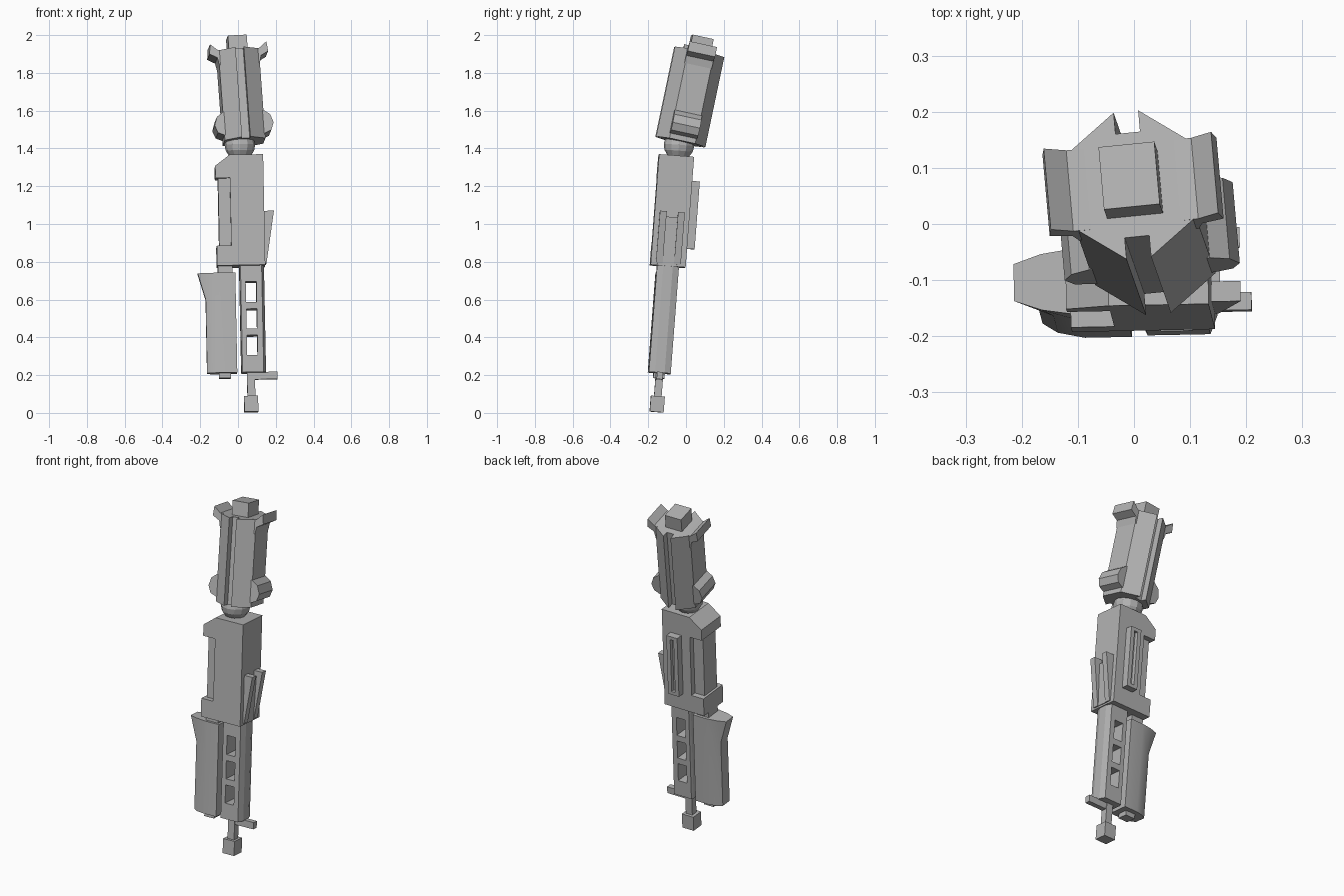
import bpy, bmesh, math
from mathutils import Vector, Matrix

cube = bpy.data.objects.get("Cube")
if cube:
    bpy.data.objects.remove(cube, do_unlink=True)

grey = bpy.data.materials.new("plain grey")
grey.use_nodes = True
COL = (0.45, 0.45, 0.45, 1)
grey.diffuse_color = COL
grey.node_tree.nodes["Principled BSDF"].inputs["Base Color"].default_value = COL


def frame(origin, up, back):
    """Tilted coordinate frame: z along up, y close to back."""
    k = Vector(up).normalized()
    i = Vector(back).cross(k).normalized()
    j = k.cross(i)
    m = Matrix((i, j, k)).transposed().to_4x4()
    m.translation = origin
    return m


def loft(name, rings, m, smooth=False):
    """Skin matching rings of points and cap both ends."""
    bm = bmesh.new()
    loops = [[bm.verts.new(p) for p in r] for r in rings]
    n = len(loops[0])
    for a, b in zip(loops, loops[1:]):
        for i in range(n):
            bm.faces.new((a[i], a[(i + 1) % n], b[(i + 1) % n], b[i]))
    bm.faces.new(loops[0])
    bm.faces.new(loops[-1])
    return finish(name, bm, m, smooth)


def finish(name, bm, m, smooth=False):
    bmesh.ops.recalc_face_normals(bm, faces=bm.faces)
    me = bpy.data.meshes.new(name)
    bm.to_mesh(me)
    bm.free()
    me.materials.append(grey)
    ob = bpy.data.objects.new(name, me)
    bpy.context.collection.objects.link(ob)
    ob.matrix_world = m
    if smooth:
        bpy.ops.object.select_all(action='DESELECT')
        ob.select_set(True)
        bpy.context.view_layer.objects.active = ob
        bpy.ops.object.shade_smooth_by_angle(angle=math.radians(38))
    return ob


def plan(name, pts, z0, z1, m):
    """Extrude an xy outline along z."""
    return loft(name, [[(x, y, z) for x, y in pts] for z in (z0, z1)], m)


def side(name, pts, y0, y1, m):
    """Extrude an xz outline along y."""
    return loft(name, [[(x, y, z) for x, z in pts] for y in (y0, y1)], m)


def box(name, x0, x1, y0, y1, z0, z1, m):
    return plan(name, [(x0, y0), (x1, y0), (x1, y1), (x0, y1)], z0, z1, m)


LOW = frame((0, -0.0975, 0.775), (-0.02, 0.077, 1), (-0.02, 1, 0))
UP = frame((-0.003, 0.07, 1.91), (-0.072, 0.205, 0.975), (-0.1, 1, 0))

# Upper segment: six-sided drum with a groove front and back
quarter = [(0.022, -0.095), (0.022, -0.134), (0.108, -0.07)]
right = quarter + [(x, -y) for x, y in reversed(quarter)]
outline = right + [(-x, -y) for x, y in right]
plan("upper_body", outline, -0.487, 0, UP)
box("top_peg", -0.05, 0.05, -0.057, 0.057, -0.01, 0.08, UP)
for s, tag in ((1, "left"), (-1, "right")):
    flare = [(0.08, 0), (0.112, 0.002), (0.15, 0.035), (0.156, -0.018),
             (0.116, -0.04), (0.108, -0.08), (0.08, -0.08)]
    side("top_flare_" + tag, [(s * x, z) for x, z in flare], -0.074, 0.074, UP)
    lug = [(0.09, -0.335), (0.108, -0.335), (0.142, -0.36), (0.157, -0.405),
           (0.142, -0.445), (0.108, -0.46), (0.09, -0.46)]
    side("lower_lug_" + tag, [(s * x, z) for x, z in lug], -0.074, 0.074, UP)

# Ball joint
bm = bmesh.new()
bmesh.ops.create_uvsphere(bm, u_segments=12, v_segments=8, radius=0.081)
finish("ball_joint", bm, frame((0.01, -0.037, 1.418), (-0.02, 0.077, 1), (0, 1, 0)))

# Middle segment: C-shaped housing with an inset column in its notch
side("middle_housing",
     [(0.143, 0), (0.143, 0.587), (-0.035, 0.587), (-0.112, 0.53), (-0.112, 0.465),
      (-0.035, 0.465), (-0.035, 0.105), (-0.112, 0.105), (-0.112, 0)],
     -0.093, 0.093, LOW)
box("inset_column", -0.098, -0.035, -0.06, 0.06, 0.105, 0.465, LOW)

# Grooved rail on the back of the housing
box("rail_base", 0.02, 0.09, 0.09, 0.112, 0.1, 0.46, LOW)
for x in (0.02, 0.066):
    box("rail_edge", x, x + 0.024, 0.09, 0.134, 0.1, 0.46, LOW)
for z in (0.1, 0.44):
    box("rail_end", 0.044, 0.066, 0.09, 0.134, z, z + 0.02, LOW)

# Pair of wedge fins on the outer side
for y in (-0.066, 0.03):
    side("wedge_fin", [(0.14, 0.01), (0.15, 0.01), (0.195, 0.288), (0.14, 0.288)],
         y, y + 0.036, LOW)
side("fin_web", [(0.14, 0.01), (0.147, 0.01), (0.158, 0.26), (0.14, 0.26)],
     -0.03, 0.03, LOW)

# Ladder beam: two rails joined by rungs around three openings
plan("beam_outer_rail",
     [(0.094, -0.058), (0.124, -0.058), (0.137, -0.025), (0.137, 0.025),
      (0.124, 0.058), (0.094, 0.058)], -0.566, 0, LOW)
plan("beam_inner_rail",
     [(0.038, -0.058), (0.012, -0.058), (0.006, -0.045), (0.006, 0.045),
      (0.012, 0.058), (0.038, 0.058)], -0.566, 0, LOW)
for z0, z1 in ((-0.566, -0.475), (-0.37, -0.335), (-0.23, -0.195), (-0.085, 0)):
    box("beam_rung", 0.038, 0.094, -0.058, 0.058, z0, z1, LOW)

# Rounded guard beside the beam, flared outward at the top
rings = []
for z, flare in ((-0.566, 0), (-0.175, 0), (-0.035, 0.04)):
    half = [(-0.016, -0.06), (-0.1, -0.06), (-0.148 - flare * 0.45, -0.05),
            (-0.175 - flare, -0.033)]
    ring = half + [(x, -y) for x, y in reversed(half)]
    rings.append([(x, y, z) for x, y in ring])
loft("side_guard", rings, LOW, smooth=True)
box("guard_mount", -0.108, -0.03, -0.045, 0.045, -0.05, 0.01, LOW)
box("guard_foot", -0.112, -0.05, -0.03, 0.03, -0.593, -0.56, LOW)

# End rod with side arm and block tip
box("end_rod", 0.036, 0.078, -0.02, 0.02, -0.7, -0.56, LOW)
box("side_arm", 0.036, 0.198, -0.016, 0.016, -0.602, -0.563, LOW)
box("tip_block", 0.018, 0.092, -0.037, 0.037, -0.774, -0.69, LOW)
